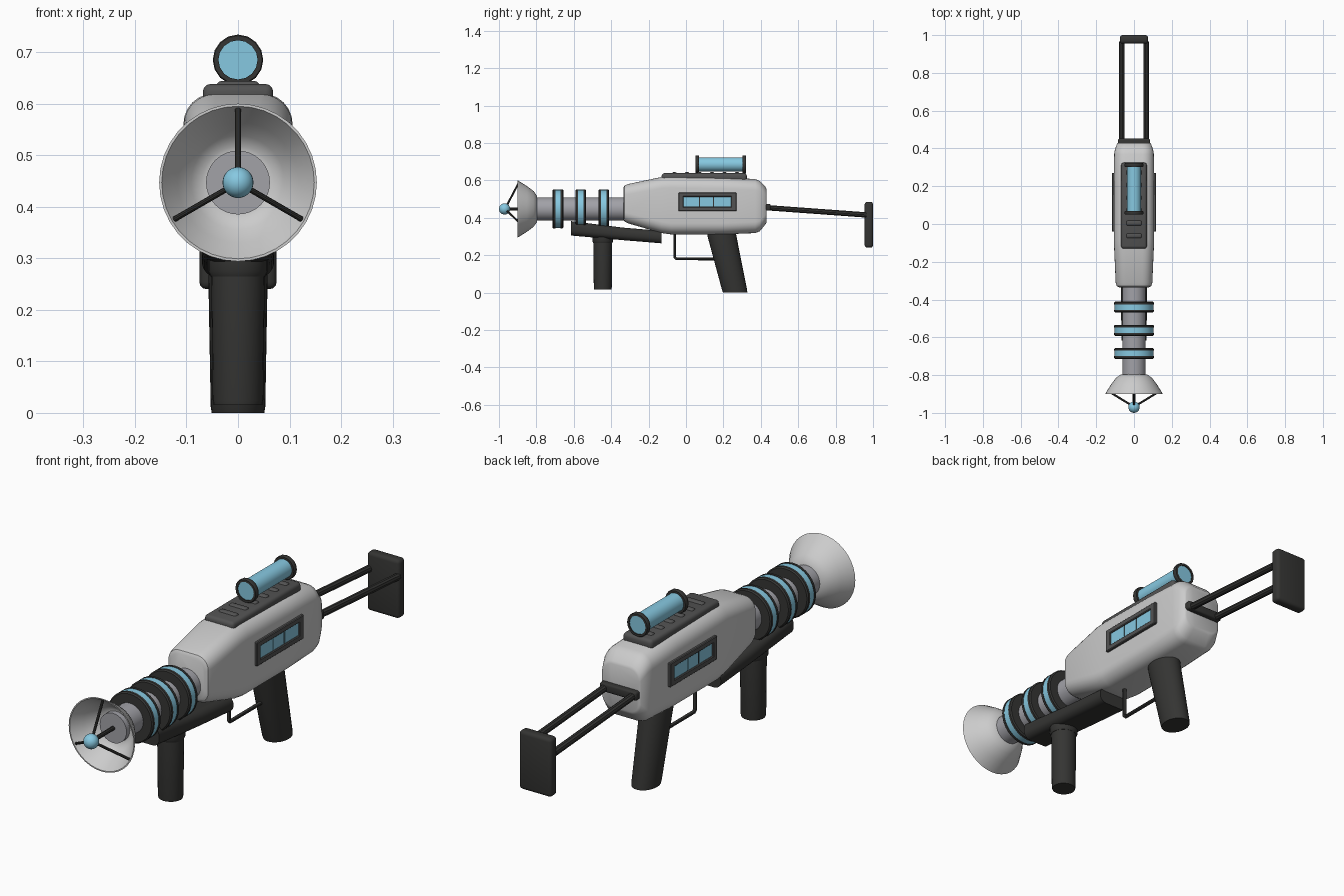
import bpy, bmesh, math
from mathutils import Vector

if "Cube" in bpy.data.objects:
    bpy.data.objects.remove(bpy.data.objects["Cube"])


def material(name, rgb):
    m = bpy.data.materials.new(name)
    m.diffuse_color = (*rgb, 1)
    m.use_nodes = True
    m.node_tree.nodes["Principled BSDF"].inputs["Base Color"].default_value = m.diffuse_color
    return m


DARK = material("dark", (0.035, 0.035, 0.033))
TRIM = material("trim", (0.085, 0.085, 0.085))
BLUE = material("blue", (0.24, 0.58, 0.75))
STEEL = material("steel", (0.36, 0.36, 0.39))


def finish(ob, mat, smooth=True):
    if mat:
        ob.data.materials.append(mat)
    bpy.ops.object.select_all(action='DESELECT')
    ob.select_set(True)
    bpy.context.view_layer.objects.active = ob
    if smooth:
        bpy.ops.object.shade_smooth_by_angle(angle=math.radians(35))
    return ob


def loft(name, rings, mat=None, close=False):
    """Skin a list of equal-length point rings; cap the ends or join them."""
    bm = bmesh.new()
    vs = [[bm.verts.new(p) for p in r] for r in rings]
    n = len(vs[0])
    pairs = list(zip(vs, vs[1:])) + ([(vs[-1], vs[0])] if close else [])
    for a, b in pairs:
        for i in range(n):
            j = (i + 1) % n
            bm.faces.new((a[i], a[j], b[j], b[i]))
    if not close:
        bm.faces.new(vs[0])
        bm.faces.new(vs[-1])
    bmesh.ops.recalc_face_normals(bm, faces=bm.faces)
    me = bpy.data.meshes.new(name)
    bm.to_mesh(me)
    bm.free()
    ob = bpy.data.objects.new(name, me)
    bpy.context.collection.objects.link(ob)
    return finish(ob, mat)


def rounded(y, hw, z0, z1, r, seg=6):
    """Rounded rectangle in the xz plane."""
    pts = []
    for k, (sx, cz) in enumerate(((1, z1 - r), (-1, z1 - r), (-1, z0 + r), (1, z0 + r))):
        for i in range(seg + 1):
            a = math.pi / 2 * (k + i / seg)
            pts.append((sx * (hw - r) + r * math.cos(a), y, cz + r * math.sin(a)))
    return pts


def turned(name, profile, z, mat=None, n=32, close=False):
    """Revolve (y, radius) points around a lengthwise axis at height z."""
    return loft(name, [[(r * math.cos(2 * math.pi * i / n), y, z + r * math.sin(2 * math.pi * i / n))
                        for i in range(n)] for y, r in profile], mat, close)


def grip(name, rows, mat, n=24):
    """Stack of horizontal ellipses: (y, z, half x, half y)."""
    return loft(name, [[(hx * math.cos(2 * math.pi * i / n), y + hy * math.sin(2 * math.pi * i / n), z)
                        for i in range(n)] for y, z, hx, hy in rows], mat)


def box(name, lo, hi, mat, bevel=0.0, seg=3):
    lo, hi = Vector(lo), Vector(hi)
    bpy.ops.mesh.primitive_cube_add(size=1, location=(lo + hi) / 2)
    ob = bpy.context.object
    ob.name = name
    ob.scale = hi - lo
    bpy.ops.object.transform_apply(location=False, rotation=False, scale=True)
    if bevel:
        m = ob.modifiers.new("bevel", 'BEVEL')
        m.width, m.segments = bevel, seg
        bpy.ops.object.modifier_apply(modifier=m.name)
    return finish(ob, mat, bool(bevel))


def rod(name, pts, r, mat):
    cu = bpy.data.curves.new(name, 'CURVE')
    cu.dimensions = '3D'
    cu.bevel_depth, cu.bevel_resolution, cu.use_fill_caps = r, 3, True
    sp = cu.splines.new('POLY')
    sp.points.add(len(pts) - 1)
    for p, co in zip(sp.points, pts):
        p.co = (*co, 1)
    ob = bpy.data.objects.new(name, cu)
    bpy.context.collection.objects.link(ob)
    bpy.ops.object.select_all(action='DESELECT')
    ob.select_set(True)
    bpy.context.view_layer.objects.active = ob
    bpy.ops.object.convert(target='MESH')
    return finish(bpy.context.object, mat)


AXIS = 0.447

# Main body shell
loft("body", [rounded(*s) for s in (
    (-0.335, 0.080, 0.390, 0.562, 0.045), (-0.328, 0.092, 0.380, 0.573, 0.05),
    (-0.310, 0.097, 0.370, 0.580, 0.055), (-0.130, 0.105, 0.318, 0.618, 0.06),
    (-0.080, 0.106, 0.311, 0.620, 0.06), (0.200, 0.106, 0.311, 0.615, 0.06),
    (0.370, 0.105, 0.318, 0.607, 0.06), (0.395, 0.101, 0.328, 0.596, 0.055),
    (0.425, 0.090, 0.365, 0.565, 0.05), (0.430, 0.083, 0.375, 0.555, 0.045))])

# Barrel with three banded coils
turned("barrel", [(-0.30, 0.062), (-0.825, 0.062)], AXIS, STEEL)
for i, y in enumerate((-0.685, -0.563, -0.440)):
    for s in (-1, 1):
        turned(f"coil_disc_{i}_{s}", [(y + s * 0.014, 0.105), (y + s * 0.024, 0.105),
                                      (y + s * 0.029, 0.100)], AXIS, DARK)
    turned(f"coil_band_{i}", [(y - 0.0145, 0.103), (y + 0.0145, 0.103)], AXIS, BLUE)

# Emitter dish, its struts and tip
turned("dish", [(-0.795, 0.060), (-0.798, 0.072), (-0.815, 0.096), (-0.850, 0.122), (-0.900, 0.153),
                (-0.900, 0.148), (-0.853, 0.117), (-0.820, 0.091), (-0.804, 0.070), (-0.803, 0.060)],
       AXIS, None, 36, True)
rod("emitter_stem", [(0, -0.82, AXIS), (0, -0.965, AXIS)], 0.009, DARK)
for i in range(3):
    a = math.radians(90 + 120 * i)
    rod(f"dish_strut_{i}", [(0, -0.968, AXIS),
                            (0.142 * math.cos(a), -0.893, AXIS + 0.142 * math.sin(a))], 0.0055, DARK)
bpy.ops.mesh.primitive_uv_sphere_add(segments=24, ring_count=16, radius=0.03, location=(0, -0.97, AXIS))
bpy.context.object.name = "emitter_tip"
finish(bpy.context.object, BLUE)

# Handguard and grips
loft("handguard", [rounded(-0.616, 0.066, 0.305, 0.382, 0.03), rounded(-0.335, 0.070, 0.280, 0.347, 0.03),
                   rounded(-0.130, 0.070, 0.263, 0.330, 0.03)], DARK)
grip("front_grip", [(-0.445, 0.31, 0.052, 0.050), (-0.445, 0.27, 0.052, 0.050),
                    (-0.445, 0.025, 0.049, 0.048), (-0.445, 0.015, 0.047, 0.046)], DARK)
grip("front_grip_collar", [(-0.445, 0.30, 0.058, 0.056), (-0.445, 0.275, 0.058, 0.056),
                           (-0.445, 0.265, 0.053, 0.051)], DARK)
grip("rear_grip", [(0.185, 0.34, 0.058, 0.078), (0.195, 0.29, 0.058, 0.077),
                   (0.260, 0.012, 0.053, 0.067), (0.263, 0.0, 0.051, 0.065)], DARK)
rod("trigger_guard", [(0, -0.06, 0.32), (0, -0.06, 0.188), (0, -0.052, 0.180), (0, 0.19, 0.180)], 0.008, DARK)

# Top rail with raised ribs
box("top_rail", (-0.068, -0.13, 0.595), (0.068, 0.325, 0.638), TRIM, 0.014)
for i in range(6):
    y = -0.062 + 0.067 * i
    box(f"rail_rib_{i}", (-0.042, y - 0.014, 0.62), (0.042, y + 0.014, 0.644), TRIM, 0.010)

# Scope tube with end rings
turned("scope_tube", [(0.054, 0.038), (0.318, 0.038)], 0.685, BLUE)
for i, y in enumerate((0.050, 0.302)):
    turned(f"scope_ring_{i}", [(y, 0.038), (y, 0.047), (y + 0.003, 0.049), (y + 0.017, 0.049),
                               (y + 0.020, 0.047), (y + 0.020, 0.038)], 0.685, DARK, 16, True)

# Side windows: frame bars around three blue panes
for s, side in ((-1, "left"), (1, "right")):
    def plate(name, y0, y1, z0, z1, x, mat, bevel=0.0):
        box(f"{side}_{name}", (min(s * 0.09, s * x), y0, z0), (max(s * 0.09, s * x), y1, z1), mat, bevel, 1)
    plate("frame_top", -0.04, 0.27, 0.512, 0.535, 0.117, TRIM, 0.003)
    plate("frame_bottom", -0.04, 0.27, 0.435, 0.458, 0.117, TRIM, 0.003)
    plate("frame_front", -0.04, -0.014, 0.435, 0.535, 0.117, TRIM, 0.003)
    plate("frame_back", 0.241, 0.27, 0.435, 0.535, 0.117, TRIM, 0.003)
    plate("window_backing", -0.02, 0.25, 0.45, 0.52, 0.109, DARK)
    for i, (y0, y1) in enumerate(((-0.013, 0.070), (0.076, 0.145), (0.151, 0.240))):
        plate(f"window_{i}", y0, y1, 0.459, 0.511, 0.112, BLUE)

    # Stock rods
    rod(f"{side}_stock_rod", [(s * 0.065, 0.40, 0.456), (s * 0.065, 0.965, 0.415)], 0.015, DARK)

# Stock mount and butt plate
box("stock_mount", (-0.085, 0.40, 0.438), (0.085, 0.452, 0.474), DARK, 0.008)
box("butt_plate", (-0.075, 0.955, 0.24), (0.075, 1.0, 0.485), DARK, 0.014)
